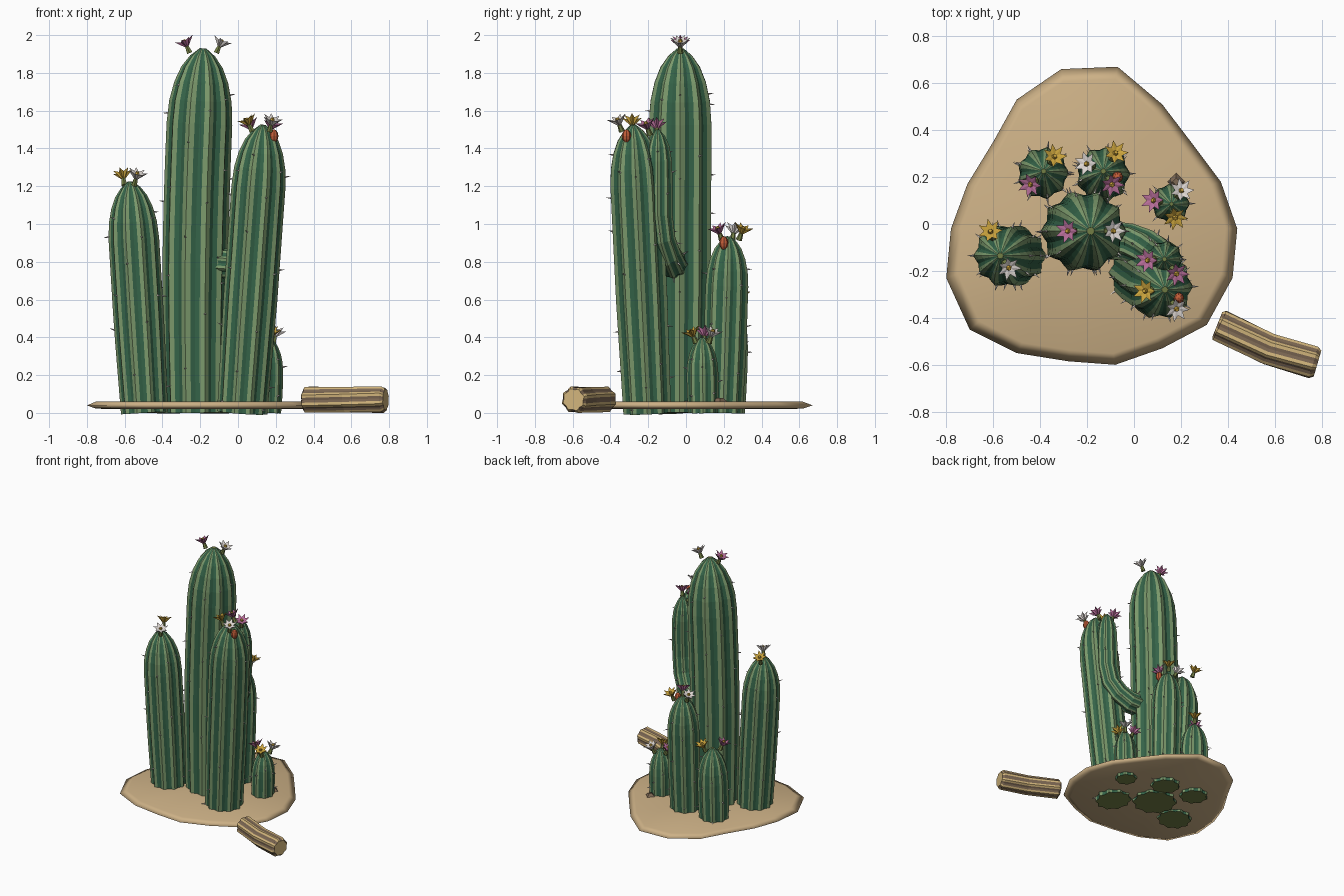
import bpy, bmesh, math, random
from mathutils import Vector, Matrix

if "Cube" in bpy.data.objects:
    bpy.data.objects.remove(bpy.data.objects["Cube"])
random.seed(4)
UP = Vector((0, 0, 1))


def material(name, *rgb):
    m = bpy.data.materials.new(name)
    m.use_nodes = True
    m.diffuse_color = (*rgb, 1)
    m.node_tree.nodes["Principled BSDF"].inputs["Base Color"].default_value = (*rgb, 1)
    return m


LIGHT = material("light_green", .20, .32, .15)
DARK = material("dark_green", .035, .125, .065)
OLIVE = material("olive_green", .17, .21, .06)
SAND = material("sand", .61, .44, .24)
TAN = material("dry_tan", .64, .46, .20)
BARK = material("bark_brown", .20, .135, .085)
PINK = material("pink", .46, .15, .31)
PALE = material("pale_white", .72, .67, .64)
YELLOW = material("yellow", .58, .36, .045)
RED = material("bud_red", .55, .11, .04)


def finish(bm, name, mats, smooth=False):
    bmesh.ops.recalc_face_normals(bm, faces=bm.faces)
    for f in bm.faces:
        f.smooth = smooth
    mesh = bpy.data.meshes.new(name)
    bm.to_mesh(mesh)
    bm.free()
    for m in mats:
        mesh.materials.append(m)
    ob = bpy.data.objects.new(name, mesh)
    bpy.context.collection.objects.link(ob)
    return ob


def aim(direction, origin):
    turn = UP.rotation_difference(Vector(direction)).to_matrix().to_4x4()
    return Matrix.Translation(origin) @ turn


def cone(bm, origin, direction, r1, r2, length, sides, slot):
    """Cone starting at origin and growing along direction."""
    d = Vector(direction).normalized()
    geo = bmesh.ops.create_cone(bm, cap_ends=True, segments=sides, radius1=r1, radius2=r2,
                                depth=length, matrix=aim(d, Vector(origin) + d * length / 2))
    for f in {f for v in geo["verts"] for f in v.link_faces}:
        f.material_index = slot


# Ribbed tube: crest, shoulder, valley, shoulder for every rib
def fluted(name, path, radii, ribs, mats, spine_rings=()):
    bm = bmesh.new()
    path = [Vector(p) for p in path]
    flute = (1, .925, .87, .925)
    n = ribs * 4
    rings, frames = [], []
    for i, (p, r) in enumerate(zip(path, radii)):
        tangent = path[min(i + 1, len(path) - 1)] - path[max(i - 1, 0)]
        frame = aim(tangent, p)
        frames.append(frame)
        ring = []
        for k in range(n):
            a = math.tau * k / n
            ring.append(bm.verts.new(frame @ (Vector((math.cos(a), math.sin(a), 0)) * r * flute[k % 4])))
        rings.append(ring)
    for a, b in zip(rings, rings[1:]):
        for k in range(n):
            f = bm.faces.new((a[k], a[(k + 1) % n], b[(k + 1) % n], b[k]))
            f.material_index = 1 if k % 4 in (1, 2) else 0
    for ring in (rings[0], rings[-1]):
        bm.faces.new(ring).material_index = 2
    # Spines scattered along the crests
    for i in spine_rings:
        for k in range(i % 3, ribs, 3):
            a = math.tau * k / ribs
            t = random.uniform(.1, .9)
            r = radii[i] * (1 - t) + radii[i + 1] * t
            out = Vector((math.cos(a), math.sin(a), 0))
            base = (frames[i] @ (out * r)).lerp(frames[i + 1] @ (out * r), t)
            side = frames[i].to_3x3() @ out
            cone(bm, base - side * .006, side + UP * random.uniform(-.2, .4), .006, 0, .034, 4, 3)
    return finish(bm, name, mats)


GREENS = (LIGHT, DARK, OLIVE, PALE)
DOME = ((0, 1), (.3, .95), (.55, .82), (.75, .63), (.9, .38), (1, .1))


def cactus(name, base, top, radius, ribs, lean=0):
    """Column from base to top; lean bows the middle along x."""
    base, top = Vector(base), Vector(top)
    height = top.z
    start = 1 - 2.3 * radius / height
    steps = max(3, round(height * 4))
    ts = [start * i / steps for i in range(steps)]
    radii = [radius * (.93 + .07 * min(1, 2 * t / start)) for t in ts]
    ts += [start + (1 - start) * d for d, _ in DOME]
    radii += [radius * s for _, s in DOME]
    path = [base.lerp(top, t) + Vector((lean * math.sin(math.pi * t), 0, 0)) for t in ts]
    fluted(name, path, radii, ribs, GREENS, range(0, len(ts) - 4))


cactus("tall_cactus", (-.225, -.035, 0), (-.185, -.03, 1.93), .174, 10, -.018)
cactus("left_cactus", (-.495, -.135, 0), (-.57, -.135, 1.225), .134, 10)
cactus("front_cactus", (.022, -.205, 0), (.132, -.28, 1.525), .143, 10)
cactus("back_cactus", (-.135, .195, 0), (-.13, .225, .935), .115, 9)
cactus("short_cactus", (-.39, .21, 0), (-.385, .225, .6), .111, 9)
cactus("tiny_cactus", (.15, .09, 0), (.16, .085, .4), .084, 8)

# Arm bending out of the tall cactus
arm_path = [(-.11, -.07, .79), (-.02, -.08, .79), (.055, -.105, .835), (.105, -.135, .92),
            (.125, -.15, 1.05), (.13, -.15, 1.2), (.13, -.15, 1.33), (.13, -.15, 1.41),
            (.13, -.15, 1.465), (.13, -.15, 1.5)]
fluted("cactus_arm", arm_path, (.083, .083, .082, .08, .08, .08, .077, .064, .04, .01), 9, GREENS, range(0, 7))

# Dry fallen stem
log_path = [(.355, -.428, .07), (.365, -.432, .07), (.575, -.533, .07), (.765, -.59, .07), (.782, -.595, .07)]
fluted("fallen_stem", log_path, (.062, .073, .073, .073, .06), 8, (TAN, BARK, TAN))

# Sand mound with a sharp rim
outline = [(-.31, .66), (-.07, .67), (.12, .51), (.25, .34), (.37, .18), (.44, -.02), (.42, -.23), (.31, -.43),
           (.12, -.53), (-.08, -.6), (-.28, -.585), (-.5, -.55), (-.7, -.45), (-.8, -.23),
           (-.78, -.02), (-.71, .17), (-.6, .35), (-.5, .53)]
mid = Vector((-.19, 0, 0))
bm = bmesh.new()
layers = [[bm.verts.new(mid + (Vector((x, y, 0)) - mid) * s + UP * z) for x, y in outline]
          for s, z in ((.92, .022), (1, .04), (.92, .06))]
centres = [bm.verts.new(mid + UP * z) for z in (.02, .062)]
for k in range(len(outline)):
    j = (k + 1) % len(outline)
    for a, b in zip(layers, layers[1:]):
        bm.faces.new((a[k], a[j], b[j], b[k]))
    bm.faces.new((layers[0][j], layers[0][k], centres[0]))
    bm.faces.new((layers[2][k], layers[2][j], centres[1]))
finish(bm, "sand_base", (SAND,), smooth=True)

# Small stone
bm = bmesh.new()
cone(bm, (.18, .18, .05), UP, .05, .015, .03, 4, 0)
finish(bm, "stone", (BARK,))


# Star flower on a short stalk
def flower(name, pos, direction, petal_mat):
    bm = bmesh.new()
    d = Vector(direction).normalized()
    frame = aim(d, pos)
    petals = 7
    ring = []
    for k in range(petals * 2):
        a = math.pi * k / petals
        r, h = ((.054, .022), (.029, .01))[k % 2]
        ring.append(bm.verts.new(frame @ Vector((r * math.cos(a), r * math.sin(a), h))))
    heart = bm.verts.new(frame @ Vector((0, 0, .003)))
    back = bm.verts.new(frame @ Vector((0, 0, -.034)))
    for k, v in enumerate(ring):
        w = ring[(k + 1) % len(ring)]
        bm.faces.new((v, w, heart))
        bm.faces.new((w, v, back))
    cone(bm, frame @ Vector((0, 0, .002)), d, .014, .008, .016, 6, 1)
    cone(bm, frame @ Vector((0, 0, -.06)), d, .017, .01, .045, 6, 2)
    finish(bm, name, (petal_mat, YELLOW, OLIVE))


CLUSTERS = {
    "tall": ((-.185, -.03), 1.96, ((PINK, -.28, -.03), (PALE, -.09, -.03))),
    "left": ((-.575, -.13), 1.26, ((YELLOW, -.61, -.035), (PALE, -.535, -.185))),
    "front": ((.13, -.28), 1.545, ((YELLOW, .05, -.285), (PALE, .18, -.36))),
    "arm": ((.13, -.15), 1.525, ((PINK, .06, -.155), (PINK, .18, -.21))),
    "back": ((-.13, .225), .97, ((PALE, -.2, .255), (YELLOW, -.08, .3), (PINK, -.095, .17))),
    "short": ((-.385, .22), .635, ((YELLOW, -.34, .285), (PINK, -.44, .17))),
    "tiny": ((.16, .085), .425, ((PINK, .085, .1), (PALE, .2, .14), (YELLOW, .175, .03))),
}
for part, (tip, z, blooms) in CLUSTERS.items():
    for i, (mat, x, y) in enumerate(blooms):
        out = Vector((x - tip[0], y - tip[1], 0)).normalized()
        flower(f"{part}_flower_{i + 1}", (x, y, z), out * .45 + UP, mat)

# Red buds
for name, pos in (("front_bud", (.19, -.315, 1.465)), ("back_bud", (-.07, .2, .9))):
    bm = bmesh.new()
    bmesh.ops.create_uvsphere(bm, u_segments=8, v_segments=6, radius=.024,
                              matrix=Matrix.Translation(pos) @ Matrix.Diagonal((1, 1, 1.5, 1)))
    finish(bm, name, (RED,))
